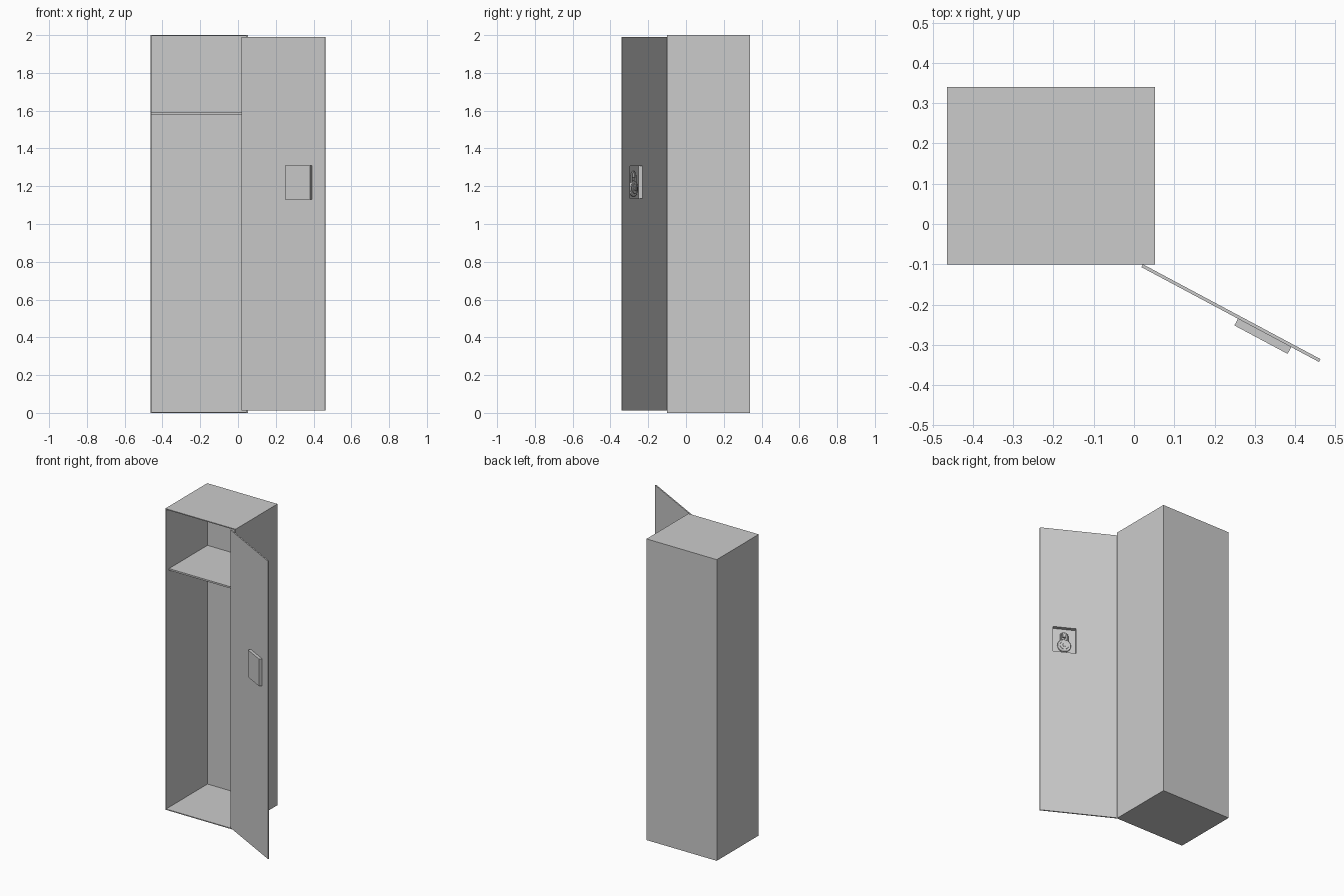
import bpy, bmesh, math
from mathutils import Matrix, Vector

if "Cube" in bpy.data.objects:
    bpy.data.objects.remove(bpy.data.objects["Cube"])


def link(name, data, matrix=Matrix()):
    ob = bpy.data.objects.new(name, data)
    bpy.context.collection.objects.link(ob)
    ob.matrix_world = matrix
    return ob


def loft(name, rings, matrix=Matrix()):
    """Closed shell through rectangles given as (x0, x1, z0, z1, y)."""
    bm = bmesh.new()
    loops = [[bm.verts.new(p) for p in ((x0, y, z0), (x1, y, z0), (x1, y, z1), (x0, y, z1))]
             for x0, x1, z0, z1, y in rings]
    for a, b in zip(loops, loops[1:]):
        for i in range(4):
            j = (i + 1) % 4
            bm.faces.new((a[i], a[j], b[j], b[i]))
    bm.faces.new(loops[0])
    bm.faces.new(loops[-1])
    bmesh.ops.recalc_face_normals(bm, faces=bm.faces)
    me = bpy.data.meshes.new(name)
    bm.to_mesh(me)
    bm.free()
    return link(name, me, matrix)


def disc(name, x, y0, y1, z, radius, bevel, segments=32):
    """Rounded cylinder along the door's normal, in door space."""
    bm = bmesh.new()
    bmesh.ops.create_cone(bm, cap_ends=True, segments=segments,
                          radius1=radius, radius2=radius, depth=y1 - y0,
                          matrix=Matrix.Translation((x, (y0 + y1) / 2, z))
                          @ Matrix.Rotation(math.pi / 2, 4, 'X'))
    me = bpy.data.meshes.new(name)
    bm.to_mesh(me)
    bm.free()
    ob = link(name, me, DOOR)
    mod = ob.modifiers.new("rounding", 'BEVEL')
    mod.width, mod.segments = bevel, 2
    bpy.ops.object.select_all(action='DESELECT')
    ob.select_set(True)
    bpy.context.view_layer.objects.active = ob
    bpy.ops.object.shade_smooth_by_angle(angle=math.radians(35))
    return ob


# Open-fronted cabinet with thin sheet walls
L, R, F, B, T = -0.464, 0.052, -0.10, 0.34, 0.006
loft("cabinet", [(L + T, R - T, T, 2 - T, B - T), (L + T, R - T, T, 2 - T, F),
                 (L, R, 0, 2, F), (L, R, 0, 2, B)])

# Shelf
loft("shelf", [(L + T, R - T, 1.58, 1.591, F + 0.03), (L + T, R - T, 1.58, 1.591, B - T)])

# Door swung open, with a recessed pocket pressed through to the inside
DOOR = Matrix.Translation((0.022, F, 0)) @ Matrix.Rotation(math.radians(-28.1), 4, 'Z')
loft("door", [(0.276, 0.418, 1.134, 1.306, -0.024), (0.276, 0.418, 1.134, 1.306, 0),
              (0, 0.5, 0.012, 1.99, 0), (0, 0.5, 0.012, 1.99, -0.008),
              (0.272, 0.422, 1.13, 1.31, -0.008), (0.272, 0.422, 1.13, 1.31, -0.027)], DOOR)

# Round dial padlock in the pocket
CX, CZ = 0.347, 1.187
disc("padlock_body", CX, -0.022, -0.011, CZ, 0.042, 0.003)
disc("padlock_dial", CX, -0.011, -0.007, CZ, 0.027, 0.001)
disc("padlock_knob", CX, -0.007, -0.003, CZ, 0.011, 0.001, 16)

# Padlock shackle
curve = bpy.data.curves.new("padlock_shackle", 'CURVE')
curve.dimensions = '3D'
curve.bevel_depth, curve.bevel_resolution = 0.0045, 2
curve.use_fill_caps = True
arch = [(CX + 0.022 * math.cos(a), -0.0165, 1.255 + 0.022 * math.sin(a))
        for a in (math.pi * i / 14 for i in range(15))]
path = [(CX + 0.022, -0.0165, CZ + 0.025)] + arch + [(CX - 0.022, -0.0165, CZ + 0.025)]
spline = curve.splines.new('POLY')
spline.points.add(len(path) - 1)
for pt, co in zip(spline.points, path):
    pt.co = (*co, 1)
    pt.radius = 1
link("padlock_shackle", curve, DOOR)

# Latch tab the shackle passes through
loft("latch_tab", [(CX - 0.009, CX + 0.009, 1.245, 1.272, -0.025),
                   (CX - 0.009, CX + 0.009, 1.245, 1.272, -0.01)], DOOR)
